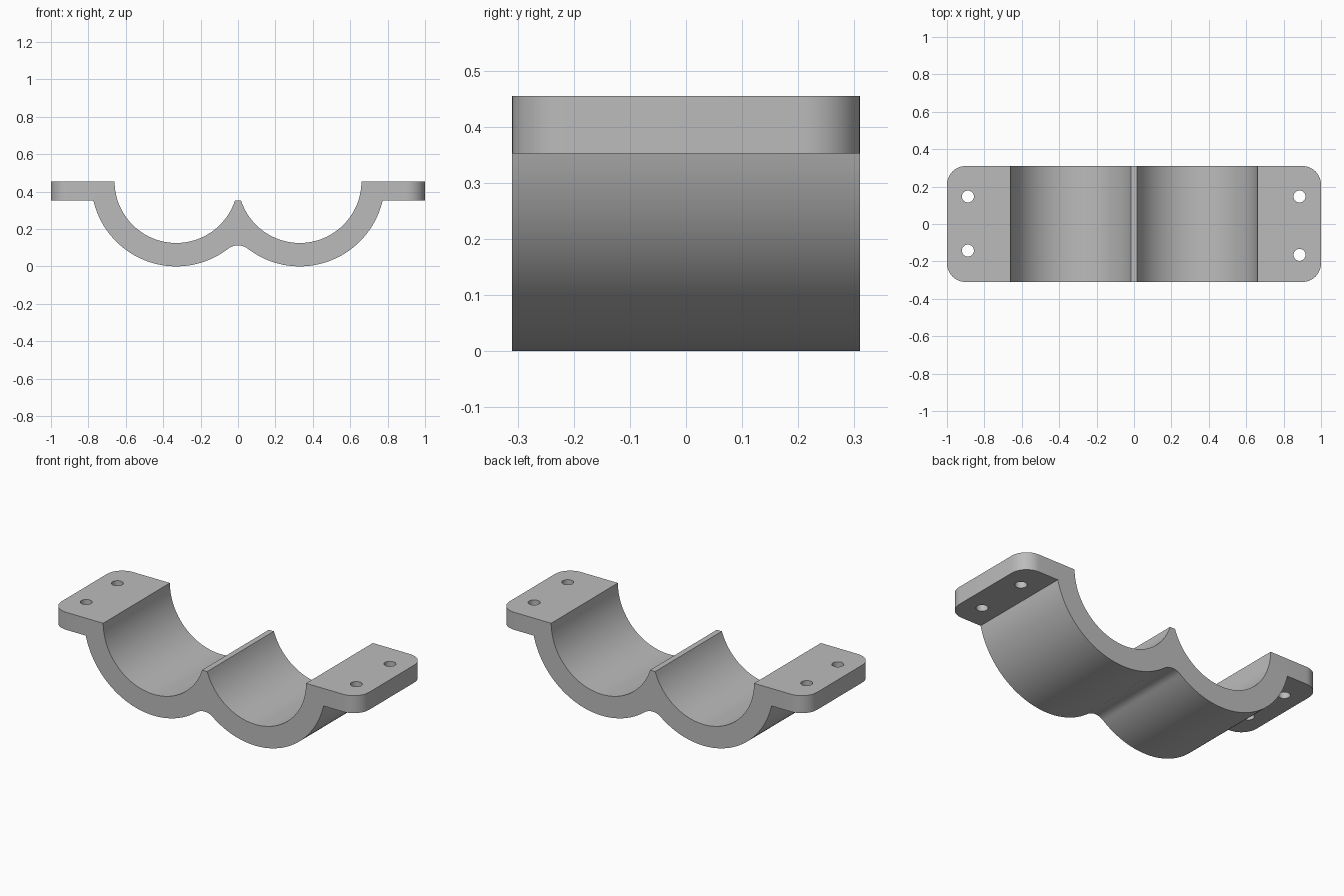
import bpy, bmesh
from math import sin, cos, asin, acos, atan2, sqrt, pi

cube = bpy.data.objects.get("Cube")
if cube:
    bpy.data.objects.remove(cube, do_unlink=True)

HALF_DEPTH = 0.31
TOP, FLANGE_BOTTOM = 0.455, 0.352
BORE_X, BORE_R, OUTER_R = 0.33, 0.33, 0.455
FILLET_R = 0.087
CORNER_R = 0.1
HOLE_R = 0.032

steel = bpy.data.materials.new("Grey metal")
steel.use_nodes = True
grey = (0.5, 0.5, 0.5, 1)
steel.diffuse_color = grey
steel.node_tree.nodes["Principled BSDF"].inputs["Base Color"].default_value = grey


def arc(cx, cz, r, start, end, steps):
    """Points along a circular arc in the XZ plane."""
    return [(cx + r * cos(start + (end - start) * i / steps),
             cz + r * sin(start + (end - start) * i / steps)) for i in range(steps + 1)]


# Right half of the clamp section, from the ridge round to the underside fillet
drop = TOP - FLANGE_BOTTOM
fillet_z = TOP - sqrt((OUTER_R + FILLET_R) ** 2 - BORE_X ** 2)
fillet_angle = atan2(TOP - fillet_z, BORE_X)
half = arc(BORE_X, TOP, BORE_R, pi + asin(drop / BORE_R), 2 * pi, 48)
half += [(1, TOP), (1, FLANGE_BOTTOM)]
half += arc(BORE_X, TOP, OUTER_R, -asin(drop / OUTER_R), fillet_angle - pi, 48)
half += arc(0, fillet_z, FILLET_R, fillet_angle, pi / 2, 10)[1:]
# Mirror it, sharing the middle fillet point
profile = half + [(-x, z) for x, z in reversed(half[:-1])]

# Extrude the section along Y and round the flange corners
bm = bmesh.new()
face = bm.faces.new([bm.verts.new((x, -HALF_DEPTH, z)) for x, z in profile])
sweep = bmesh.ops.extrude_face_region(bm, geom=[face])
moved = [v for v in sweep["geom"] if isinstance(v, bmesh.types.BMVert)]
bmesh.ops.translate(bm, verts=moved, vec=(0, 2 * HALF_DEPTH, 0))
corners = [e for e in bm.edges
           if all(abs(v.co.x) > 0.999 for v in e.verts)
           and abs(e.verts[0].co.z - e.verts[1].co.z) > 0.05]
bmesh.ops.bevel(bm, geom=corners, offset=CORNER_R, segments=12, profile=0.5, affect='EDGES')
bmesh.ops.recalc_face_normals(bm, faces=bm.faces)
mesh = bpy.data.meshes.new("double_clamp_half")
bm.to_mesh(mesh)
bm.free()
clamp = bpy.data.objects.new("double_clamp_half", mesh)
bpy.context.collection.objects.link(clamp)
mesh.materials.append(steel)

# Drill the bolt holes
for x, y in [(-0.888, 0.147), (-0.888, -0.142), (0.885, 0.147), (0.885, -0.165)]:
    bpy.ops.mesh.primitive_cylinder_add(vertices=32, radius=HOLE_R, depth=0.4, location=(x, y, 0.4))
    drill = bpy.context.object
    drill.name = "bolt_hole_cutter"
    drill.hide_render = True
    drill.data.materials.append(steel)
    bpy.ops.object.select_all(action='DESELECT')
    clamp.select_set(True)
    bpy.context.view_layer.objects.active = clamp
    cut = clamp.modifiers.new("bolt_hole", 'BOOLEAN')
    cut.operation, cut.solver, cut.object = 'DIFFERENCE', 'EXACT', drill
    bpy.ops.object.modifier_apply(modifier=cut.name)
    bpy.data.objects.remove(drill, do_unlink=True)

bpy.ops.object.shade_smooth_by_angle()
